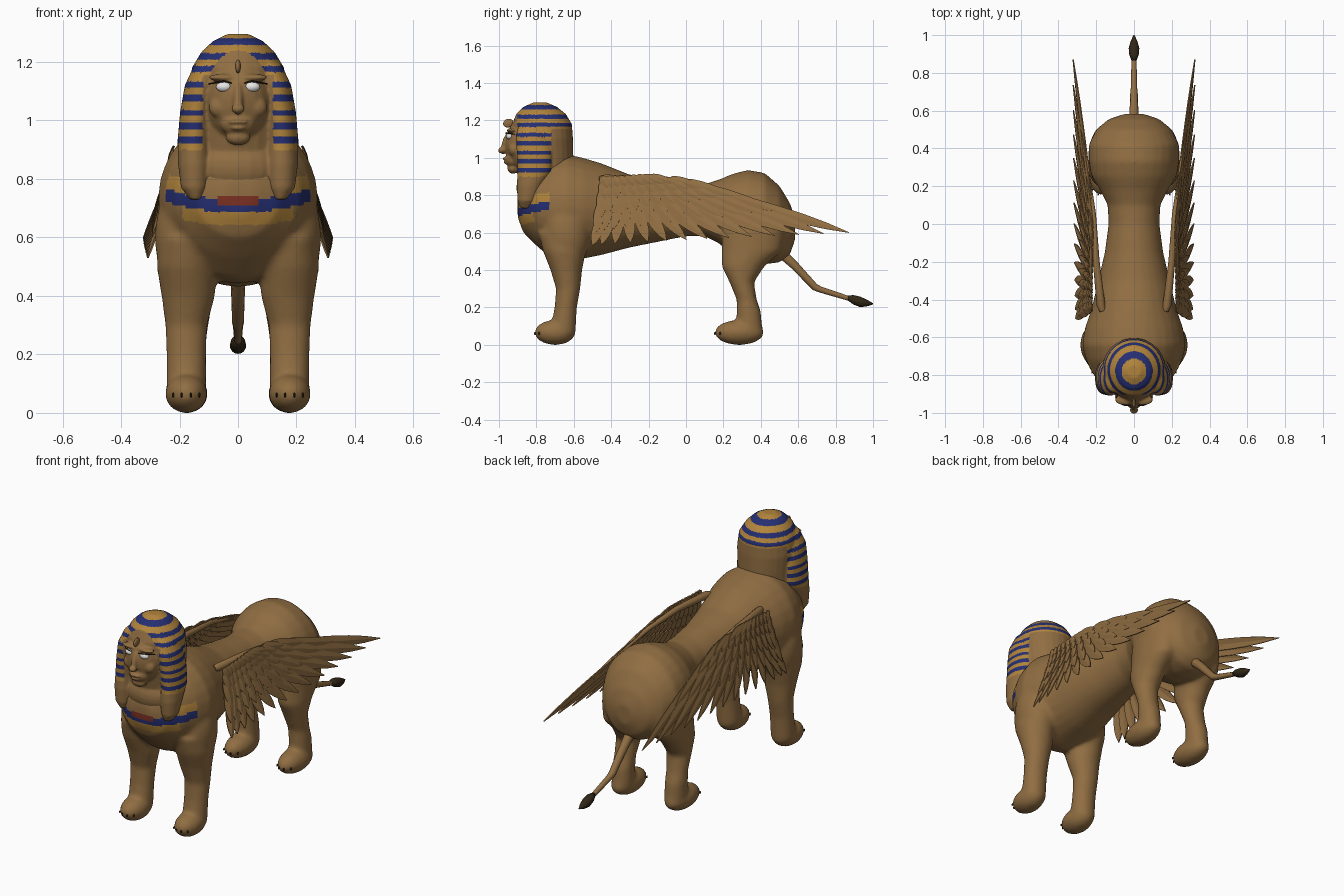
import bpy
import bmesh
import math
from mathutils import Matrix, Vector

cube = bpy.data.objects.get("Cube")
if cube:
    bpy.data.objects.remove(cube, do_unlink=True)


def material(name, color):
    mat = bpy.data.materials.new(name)
    mat.use_nodes = True
    rgba = (*color, 1.0)
    mat.diffuse_color = rgba
    node = next(n for n in mat.node_tree.nodes if n.type == 'BSDF_PRINCIPLED')
    node.inputs["Base Color"].default_value = rgba
    node.inputs["Roughness"].default_value = 0.8
    return mat


BROWN = material("sand_brown", (0.28, 0.155, 0.055))
GOLD = material("gold", (0.44, 0.23, 0.045))
BLUE = material("deep_blue", (0.018, 0.028, 0.17))
RED = material("dark_red", (0.2, 0.03, 0.015))
WHITE = material("eye_white", (0.8, 0.8, 0.8))
DARK = material("tuft_dark", (0.03, 0.02, 0.008))
PALETTE = [BROWN, GOLD, BLUE, RED]


def loft(bm, rings, axis, segments=28):
    """Join elliptical rings (cx, cy, cz, ra, rb) lying across the given axis."""
    loops = []
    for cx, cy, cz, ra, rb in rings:
        loop = []
        for k in range(segments):
            a = math.tau * k / segments
            u, v = ra * math.cos(a), rb * math.sin(a)
            offset = Vector((u, 0, v)) if axis == 'y' else Vector((u, v, 0))
            loop.append(bm.verts.new(Vector((cx, cy, cz)) + offset))
        loops.append(loop)
    for a, b in zip(loops, loops[1:]):
        for k in range(segments):
            j = (k + 1) % segments
            bm.faces.new((a[k], a[j], b[j], b[k]))
    bm.faces.new(loops[0])
    bm.faces.new(loops[-1])


def ball(bm, center, radii, tilt=0.0):
    matrix = (Matrix.Translation(center) @ Matrix.Rotation(tilt, 4, 'X')
              @ Matrix.Diagonal((*radii, 1)))
    bmesh.ops.create_uvsphere(bm, u_segments=24, v_segments=16, radius=1, matrix=matrix)


def finish(bm, name, mats, smooth=True):
    bmesh.ops.recalc_face_normals(bm, faces=bm.faces[:])
    mesh = bpy.data.meshes.new(name)
    bm.to_mesh(mesh)
    bm.free()
    for mat in mats:
        mesh.materials.append(mat)
    for poly in mesh.polygons:
        poly.use_smooth = smooth
    obj = bpy.data.objects.new(name, mesh)
    bpy.context.collection.objects.link(obj)
    return obj


def fuse(obj, voxel, passes, rule):
    """Melt overlapping parts into one skin, then colour its faces by a rule."""
    remesh = obj.modifiers.new("fuse", 'REMESH')
    remesh.mode = 'VOXEL'
    remesh.voxel_size = voxel
    soften = obj.modifiers.new("soften", 'SMOOTH')
    soften.factor = 0.5
    soften.iterations = passes
    graph = bpy.context.evaluated_depsgraph_get()
    mesh = bpy.data.meshes.new_from_object(obj.evaluated_get(graph))
    obj.modifiers.clear()
    obj.data = mesh
    mesh.materials.clear()
    for mat in PALETTE:
        mesh.materials.append(mat)
    for poly in mesh.polygons:
        poly.use_smooth = True
        poly.material_index = PALETTE.index(rule(*poly.center))


def tube(name, points, mat):
    curve = bpy.data.curves.new(name, 'CURVE')
    curve.dimensions = '3D'
    curve.bevel_depth = 1.0
    curve.bevel_resolution = 3
    curve.use_fill_caps = True
    spline = curve.splines.new('POLY')
    spline.points.add(len(points) - 1)
    for p, (x, y, z, r) in zip(spline.points, points):
        p.co = (x, y, z, 1)
        p.radius = r
    curve.materials.append(mat)
    bpy.context.collection.objects.link(bpy.data.objects.new(name, curve))


# Torso: station along y, top, bottom, half width
torso = [(-.9, .8, .68, .06), (-.87, .88, .6, .14), (-.8, .95, .53, .215),
         (-.72, 1, .46, .255), (-.64, 1.02, .44, .275), (-.55, 1, .46, .26),
         (-.45, .97, .48, .225), (-.3, .91, .52, .19), (-.15, .88, .55, .155),
         (0, .86, .58, .135), (.1, .86, .58, .14), (.18, .885, .54, .18),
         (.25, .915, .47, .225), (.33, .935, .44, .24), (.42, .92, .43, .24),
         (.5, .85, .44, .2), (.555, .76, .48, .135), (.583, .68, .56, .05)]
front_leg = [(.6, .17, -.66, .1, .13), (.5, .175, -.65, .103, .115), (.4, .17, -.64, .092, .085),
             (.3, .177, -.63, .072, .065), (.2, .177, -.643, .068, .06), (.06, .177, -.66, .068, .07)]
hind_leg = [(.62, .15, .36, .09, .17), (.5, .155, .35, .088, .16), (.42, .16, .305, .082, .115),
            (.335, .165, .298, .07, .066), (.24, .17, .325, .061, .054),
            (.18, .172, .335, .06, .065), (.08, .172, .34, .06, .07)]
feet = [((.177, -.7, .066), (.073, .11, .067)), ((.174, .285, .066), (.071, .133, .067))]

bm = bmesh.new()
loft(bm, [(0, y, (t + b) / 2, w, (t - b) / 2) for y, t, b, w in torso], 'y')
for s in (-1, 1):
    for leg in (front_leg, hind_leg):
        loft(bm, [(s * x, y, z, rx, ry) for z, x, y, rx, ry in leg], 'z')
    for (x, y, z), radii in feet:
        ball(bm, (s * x, y, z), radii)
    ball(bm, (s * .17, -.64, .6), (.115, .13, .2))


def collar_rule(x, y, z):
    h = z - 0.6 * x * x
    if y > -.73 or not .64 < h < .78:
        return BROWN
    if abs(x) < .07 and .712 < h < .74:
        return RED
    if .685 < h < .73:
        return BLUE
    if h >= .73:
        return GOLD if abs(x) > .14 else BROWN
    return GOLD if abs(x) < .19 else BROWN


fuse(finish(bm, "body_and_legs", [BROWN]), 0.011, 12, collar_rule)

# Head with cloth headdress, side flaps and face
bm = bmesh.new()
dome = [(.78, -.75, .15, .12), (1, -.76, .16, .158), (1.1, -.767, .168, .163),
        (1.18, -.77, .158, .16), (1.235, -.775, .125, .132),
        (1.272, -.78, .085, .09), (1.296, -.78, .035, .035)]
loft(bm, [(0, y, z, rx, ry) for z, y, rx, ry in dome], 'z')
flap = [(.73, .145, -.855, .02, .03), (.77, .15, -.85, .045, .05), (.85, .15, -.835, .055, .07),
        (.93, .15, -.81, .057, .09), (1.03, .142, -.81, .056, .095), (1.12, .127, -.82, .055, .09),
        (1.19, .1, -.82, .05, .07), (1.22, .08, -.82, .03, .05)]
ball(bm, (0, -.78, .84), (.17, .127, .12))         # throat
ball(bm, (0, -.85, 1.07), (.115, .117, .152))      # face
ball(bm, (0, -.965, 1.075), (.017, .02, .06), -.25)  # nose bridge
ball(bm, (0, -.985, 1.04), (.023, .02, .017))      # nose tip
ball(bm, (0, -.925, .99), (.06, .042, .045))       # mouth area
ball(bm, (0, -.962, .995), (.034, .018, .009))     # upper lip
ball(bm, (0, -.958, .975), (.028, .018, .009))     # lower lip
ball(bm, (0, -.925, .943), (.043, .03, .028))      # chin
for s in (-1, 1):
    loft(bm, [(s * x, y, z, rx, ry) for z, x, y, rx, ry in flap], 'z')
    ball(bm, (s * .05, -.932, 1.147), (.052, .027, .012))
    ball(bm, (s * .06, -.92, 1.045), (.04, .03, .038))

STRIPES = (1.27, 1.219, 1.176, 1.122, 1.077, 1.026, .98, .935)


def headdress_rule(x, y, z):
    in_face = y < -.78 and (x / .115) ** 2 + ((z - 1.05) / .19) ** 2 < 1
    on_flap = z > .9 and abs(x) > .12 and y < -.72
    if in_face or not (z > 1.155 or on_flap):
        return BROWN
    return BLUE if any(abs(z - s) < .0115 for s in STRIPES) else GOLD


fuse(finish(bm, "head_and_headdress", [BROWN]), 0.006, 5, headdress_rule)

# Brow ornament, eyes and eye liner
bm = bmesh.new()
ball(bm, (0, -.95, 1.185), (.01, .028, .023), .3)
finish(bm, "brow_ornament", [BROWN])
for s, side in ((-1, "right"), (1, "left")):
    bm = bmesh.new()
    ball(bm, (s * .047, -.943, 1.115), (.028, .019, .018))
    finish(bm, side + "_eye", [WHITE])
    tube(side + "_eye_liner", [(s * .02, -.962, 1.128, .002), (s * .047, -.962, 1.134, .003),
                               (s * .075, -.945, 1.13, .003), (s * .1, -.915, 1.125, .002)], DARK)

# Claws
bm = bmesh.new()
for (x, y, z), (rx, ry, rz) in feet:
    for s in (-1, 1):
        for d in (-.045, -.016, .016, .045):
            ball(bm, (s * x + d, y - ry * math.sqrt(1 - (d / rx) ** 2), z - .005), (.004, .006, .008))
finish(bm, "claws", [DARK])

# Tail with dark tuft
tube("tail", [(0, .49, .51, .03), (0, .58, .425, .024), (0, .69, .308, .02),
              (0, .72, .295, .017), (0, .88, .245, .013)], BROWN)
bm = bmesh.new()
tuft = [(.865, .25, .013), (.895, .241, .025), (.93, .23, .028), (.965, .224, .019), (1, .219, .003)]
loft(bm, [(0, y, z, r, r) for y, z, r in tuft], 'y', 16)
finish(bm, "tail_tuft", [DARK])

# Wings: overlapping feather rows fanning from steep to nearly level
LEAF = (.5, .85, 1, .97, .85, .55, .04)


def feather(bm, root, tip, width, slope, lift):
    def place(p):
        return Vector((.19 + slope * (.9 - p[1]), p[0], p[1]))
    a, b = place(root), place(tip)
    normal = Vector((1, 0, slope)).normalized()
    side = normal.cross(b - a).normalized()
    rows = []
    for k, w in enumerate(LEAF):
        mid = a.lerp(b, k / (len(LEAF) - 1)) + normal * lift
        rows.append([bm.verts.new(mid + side * (c * w * width)
                                  + normal * (.006 * w * (1 - abs(c)) + .005 * c * w))
                     for c in (-1, 0, 1)])
    for p, q in zip(rows, rows[1:]):
        for c in (0, 1):
            bm.faces.new((p[c], p[c + 1], q[c + 1], q[c]))


# count, first root, last root, first tip, last tip, half width
feather_rows = [(14, (-.44, .70), (.12, .82), (-.50, .53), (.87, .60), .032),
                (13, (-.45, .76), (.05, .85), (-.48, .60), (.50, .71), .030),
                (12, (-.45, .82), (-.02, .87), (-.45, .68), (.25, .79), .028),
                (11, (-.45, .86), (-.08, .88), (-.43, .77), (.08, .83), .025),
                (9, (-.45, .89), (-.2, .89), (-.42, .83), (-.06, .855), .022)]
for row, (count, r0, r1, t0, t1, width) in enumerate(feather_rows):
    bm = bmesh.new()
    for i in range(count):
        t = i / (count - 1)
        root = Vector(r0).lerp(Vector(r1), t)
        u = t ** 1.3
        tip = (t0[0] + (t1[0] - t0[0]) * u, t0[1] + (t1[1] - t0[1]) * t)
        feather(bm, root, tip, width, .32 + .12 * t, row * .007)
    wing = finish(bm, f"wing_feathers_row_{row + 1}", [BROWN], smooth=False)
    solid = wing.modifiers.new("thickness", 'SOLIDIFY')
    solid.thickness = 0.006
    solid.offset = 0
    wing.modifiers.new("other_wing", 'MIRROR')

for s, side in ((-1, "right"), (1, "left")):
    tube(side + "_wing_arm", [(s * .165, -.46, .885, .018), (s * .175, -.43, .888, .023),
                              (s * .2, -.2, .888, .018), (s * .215, .05, .862, .014),
                              (s * .245, .3, .785, .006)], BROWN)
